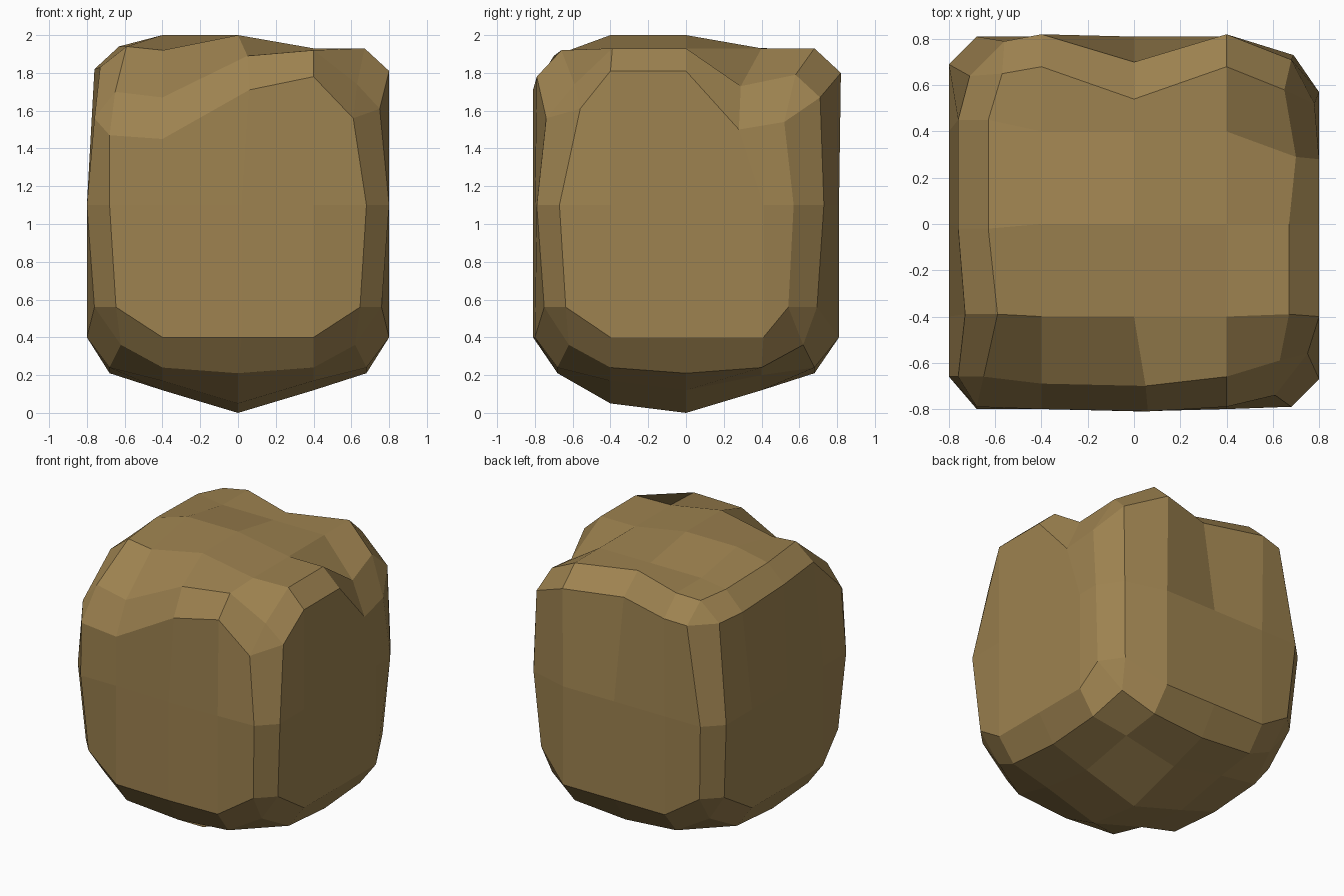
import bpy, bmesh

if "Cube" in bpy.data.objects:
    bpy.data.objects.remove(bpy.data.objects["Cube"])

# Plan outline: four sides of five points each (corner, three mids, corner)
PLAN = [
    [(-.68, -.8), (-.4, -.8), (.02, -.81), (.4, -.8), (.68, -.79)],   # front
    [(.8, -.67), (.8, -.4), (.8, 0), (.8, .41), (.8, .57)],           # right
    [(.69, .73), (.4, .81), (0, .81), (-.4, .81), (-.68, .81)],       # back
    [(-.8, .69), (-.8, .4), (-.8, 0), (-.8, -.4), (-.8, -.66)],       # left
]
MIDS = (-.4, 0, .4)
bm = bmesh.new()


def vert(x, y, z):
    return bm.verts.new((x, y, z))


def join(a, b):
    """Band of faces between two 20-point rings (corner doubles give triangles)."""
    for n in range(20):
        m = (n + 1) % 20
        face = list(dict.fromkeys((a[n], a[m], b[m], b[n])))
        if len(face) > 2:
            bm.faces.new(face)


def cap(rim, inner):
    """5x5 grid closed by a 16-point rim; returns the rim as a 20-point ring."""
    grid = {}
    for s in range(4):
        for k in range(4):
            key = [(k, 0), (4, k), (4 - k, 4), (0, 4 - k)][s]
            grid[key] = vert(*rim[s * 4 + k])
    for j in range(3):
        for i in range(3):
            grid[i + 1, j + 1] = vert(MIDS[i], MIDS[j], inner[j][i])
    for i in range(4):
        for j in range(4):
            bm.faces.new([grid[i, j], grid[i + 1, j], grid[i + 1, j + 1], grid[i, j + 1]])
    return [grid[[(k, 0), (4, k), (4 - k, 4), (0, 4 - k)][s]]
            for s in range(4) for k in range(5)]


# Waist and lower rings
outline = [p for side in PLAN for p in side]
waist = [vert(x, y, 1.1) for x, y in outline]
lower = []
for n, (x, y) in enumerate(outline):
    corner = n % 5 in (0, 4)
    f = .95 if corner else 1
    lower.append(vert(x * f, y * f, .56 if corner else .4))

# Uneven shoulder ring below the top chamfer
SHOULDER = [
    (-.68, -.79, 1.47), (-.4, -.8, 1.45), (.06, -.81, 1.71), (.4, -.79, 1.78), (.61, -.74, 1.56),
    (.75, -.56, 1.61), (.8, -.4, 1.81), (.8, 0, 1.81), (.8, .28, 1.5), (.78, .52, 1.54),
    (.68, .71, 1.67), (.4, .82, 1.8), (0, .7, 1.8), (-.4, .82, 1.8), (-.56, .79, 1.78),
    (-.71, .64, 1.78), (-.76, .45, 1.8), (-.76, -.02, 1.82), (-.73, -.39, 1.83), (-.76, -.66, 1.56),
]
shoulder = [vert(*p) for p in SHOULDER]

# Top cap with its chipped corners and back notch
top = cap([
    (-.65, -.66, 1.7), (-.4, -.69, 1.67), (.05, -.7, 1.89), (.4, -.66, 1.92),
    (.63, -.59, 1.74), (.67, -.39, 1.93), (.67, 0, 1.93), (.7, .29, 1.73),
    (.65, .58, 1.79), (.4, .68, 1.93), (0, .54, 1.93), (-.4, .68, 1.93),
    (-.57, .65, 1.91), (-.63, .45, 1.93), (-.63, -.02, 1.94), (-.59, -.39, 1.94),
], [(1.92, 2, 1.93), (2, 2, 1.93), (1.93, 1.93, 1.93)])

# Underside, rising from a low centre point to the rim
base_rim = []
for dx, dy in ((1, 0), (0, 1), (-1, 0), (0, -1)):
    base_rim.append((-.62 * (dx - dy), -.62 * (dx + dy), .36))
    for t in MIDS:
        base_rim.append((t * dx + .68 * dy, t * dy - .68 * dx, .24 if t else .21))
base = cap(base_rim, [(.17, .05, .17), (.12, 0, .12), (.2, .12, .2)])

for a, b in ((base, lower), (lower, waist), (waist, shoulder), (shoulder, top)):
    join(a, b)
bmesh.ops.recalc_face_normals(bm, faces=bm.faces)

# Rock object, flat shaded
mesh = bpy.data.meshes.new("rock")
bm.to_mesh(mesh)
bm.free()
mat = bpy.data.materials.new("sandy brown")
mat.diffuse_color = (.34, .225, .08, 1)
mat.use_nodes = True
mat.node_tree.nodes["Principled BSDF"].inputs["Base Color"].default_value = mat.diffuse_color
mesh.materials.append(mat)
rock = bpy.data.objects.new("rock", mesh)
bpy.context.collection.objects.link(rock)
